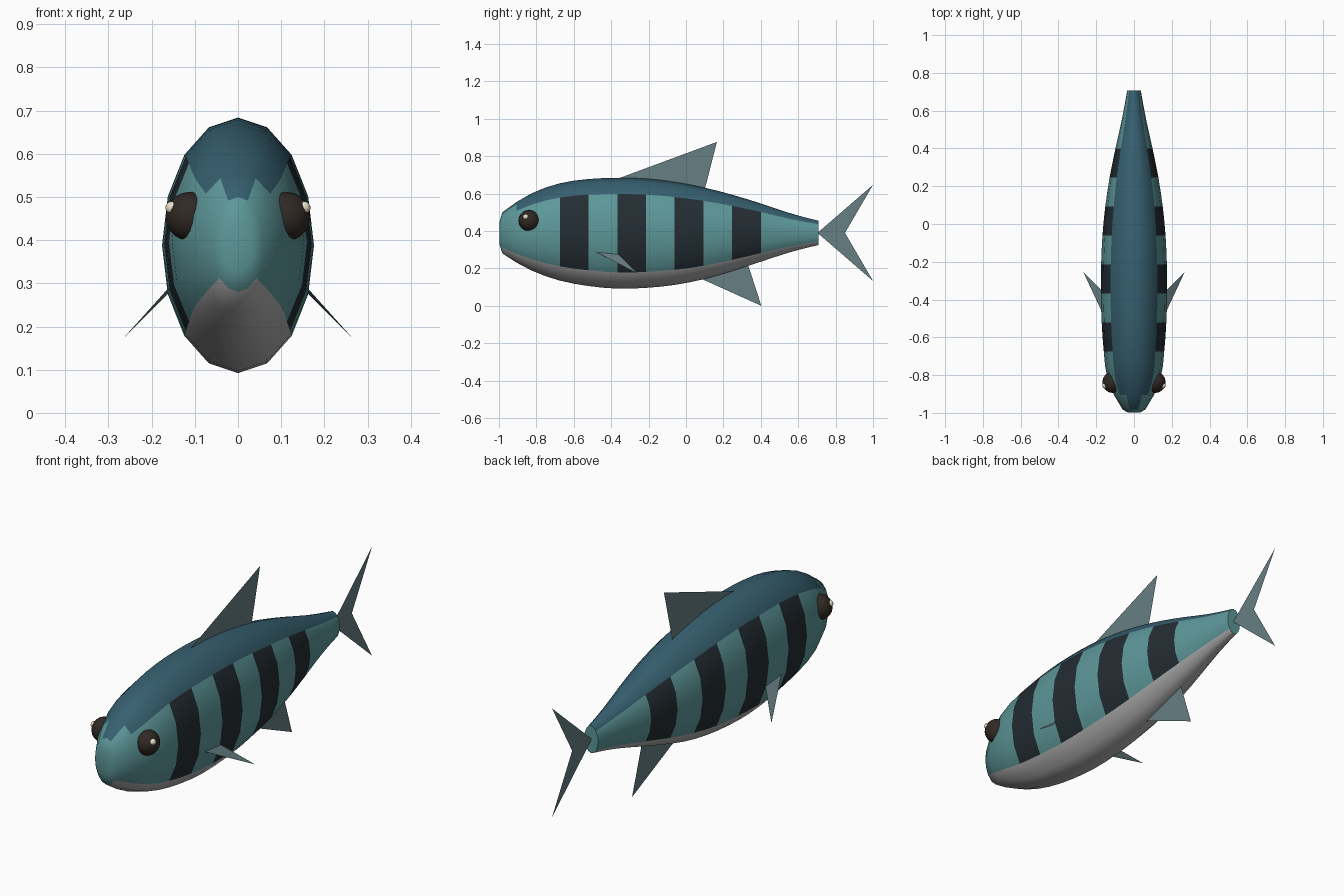
import bpy, bmesh, math

if "Cube" in bpy.data.objects:
    bpy.data.objects.remove(bpy.data.objects["Cube"])

def material(name, rgb):
    m = bpy.data.materials.new(name)
    m.diffuse_color = (*rgb, 1)
    m.use_nodes = True
    m.node_tree.nodes["Principled BSDF"].inputs["Base Color"].default_value = m.diffuse_color
    return m

SIDE = material("side_teal", (.11, .31, .32))
BACK = material("back_blue", (.037, .115, .16))
STRIPE = material("stripe_dark", (.017, .026, .033))
BELLY = material("belly_grey", (.43, .43, .43))
FIN = material("fin_grey_teal", (.135, .21, .225))
EYE = material("eye_dark", (.03, .022, .018))
GLINT = material("eye_glint", (.8, .74, .58))

def add_object(name, bm, mats):
    me = bpy.data.meshes.new(name)
    bm.to_mesh(me)
    bm.free()
    for m in mats:
        me.materials.append(m)
    ob = bpy.data.objects.new(name, me)
    bpy.context.collection.objects.link(ob)
    return ob

def smooth(ob, angle):
    bpy.ops.object.select_all(action='DESELECT')
    ob.select_set(True)
    bpy.context.view_layer.objects.active = ob
    bpy.ops.object.shade_smooth_by_angle(angle=math.radians(angle))

# Body stations at even spacing: half width, top z, bottom z
stations = [(.060, .500, .280), (.138, .600, .190), (.160, .655, .135),
            (.171, .678, .106), (.176, .684, .092), (.174, .680, .096),
            (.167, .662, .112), (.152, .633, .142), (.129, .594, .186),
            (.098, .547, .236), (.064, .496, .286), (.036, .455, .325)]
Y0, Y1, SEG = -.982, .708, 16

def extrapolate(a, b, c):
    return tuple(3 * p - 3 * q + r for p, q, r in zip(a, b, c))

pts = [extrapolate(*stations[:3])] + stations + [extrapolate(*stations[:-4:-1])]
rings = []
for k in range(1, len(pts) - 1):
    rings.append(pts[k])
    if k < len(pts) - 2:
        rings.append(tuple((9 * (b + c) - a - d) / 16
                           for a, b, c, d in zip(*pts[k - 1:k + 3])))

# Body loft, coloured by face
bm = bmesh.new()
loops = []
def add_ring(y, w, top, bottom):
    zc, h = (top + bottom) / 2, (top - bottom) / 2
    return [bm.verts.new((w * math.sin(2 * math.pi * j / SEG), y,
                          zc + h * math.cos(2 * math.pi * j / SEG)))
            for j in range(SEG)]

bands = len(rings) - 1
for i, r in enumerate(rings):
    loops.append(add_ring(Y0 + (Y1 - Y0) * i / bands, *r))
for i in range(bands):
    for j in range(SEG):
        k = (j + 1) % SEG
        f = bm.faces.new((loops[i][j], loops[i][k], loops[i + 1][k], loops[i + 1][j]))
        s = min(j, SEG - 1 - j)          # 0 at the back, 7 at the belly
        if s == 0 or (s == 1 and i > 0):
            f.material_index = 1
        elif s >= 6:
            f.material_index = 3
        elif s > 1 and i // 2 in (2, 4, 6, 8):
            f.material_index = 2
# Slightly domed nose and flat tail end
nose = add_ring(-.997, .035, .45, .33)
for j in range(SEG):
    k = (j + 1) % SEG
    bm.faces.new((nose[j], nose[k], loops[0][k], loops[0][j]))
bm.faces.new(nose)
bm.faces.new(loops[-1])
bmesh.ops.recalc_face_normals(bm, faces=bm.faces)
smooth(add_object("body", bm, [SIDE, BACK, STRIPE, BELLY]), 50)

# Flat fins
def fin(name, points, faces=None):
    b = bmesh.new()
    vs = [b.verts.new(p) for p in points]
    for f in faces or [range(len(vs))]:
        b.faces.new([vs[n] for n in f])
    add_object(name, b, [FIN])

fin("dorsal_fin", [(0, -.37, .678), (0, .165, .876), (0, .10, .62)])
fin("anal_fin", [(0, .07, .15), (0, .403, 0), (0, .33, .225)])
fin("tail_fin", [(0, .703, .39), (0, 1, .647), (0, .85, .39), (0, 1, .133)],
    [(0, 1, 2), (0, 2, 3)])
for side, s in (("left", 1), ("right", -1)):
    fin(side + "_pectoral_fin", [(s * .163, -.48, .287), (s * .163, -.36, .275),
                                 (s * .268, -.255, .17)])

# Eyes with glints
def ball(name, loc, r, mat):
    bpy.ops.mesh.primitive_uv_sphere_add(segments=16, ring_count=10, radius=r, location=loc)
    ob = bpy.context.object
    ob.name = name
    ob.data.materials.append(mat)
    smooth(ob, 60)

for side, s in (("left", 1), ("right", -1)):
    ball(side + "_eye", (s * .111, -.838, .455), .057, EYE)
    ball(side + "_eye_glint", (s * .153, -.856, .475), .015, GLINT)
